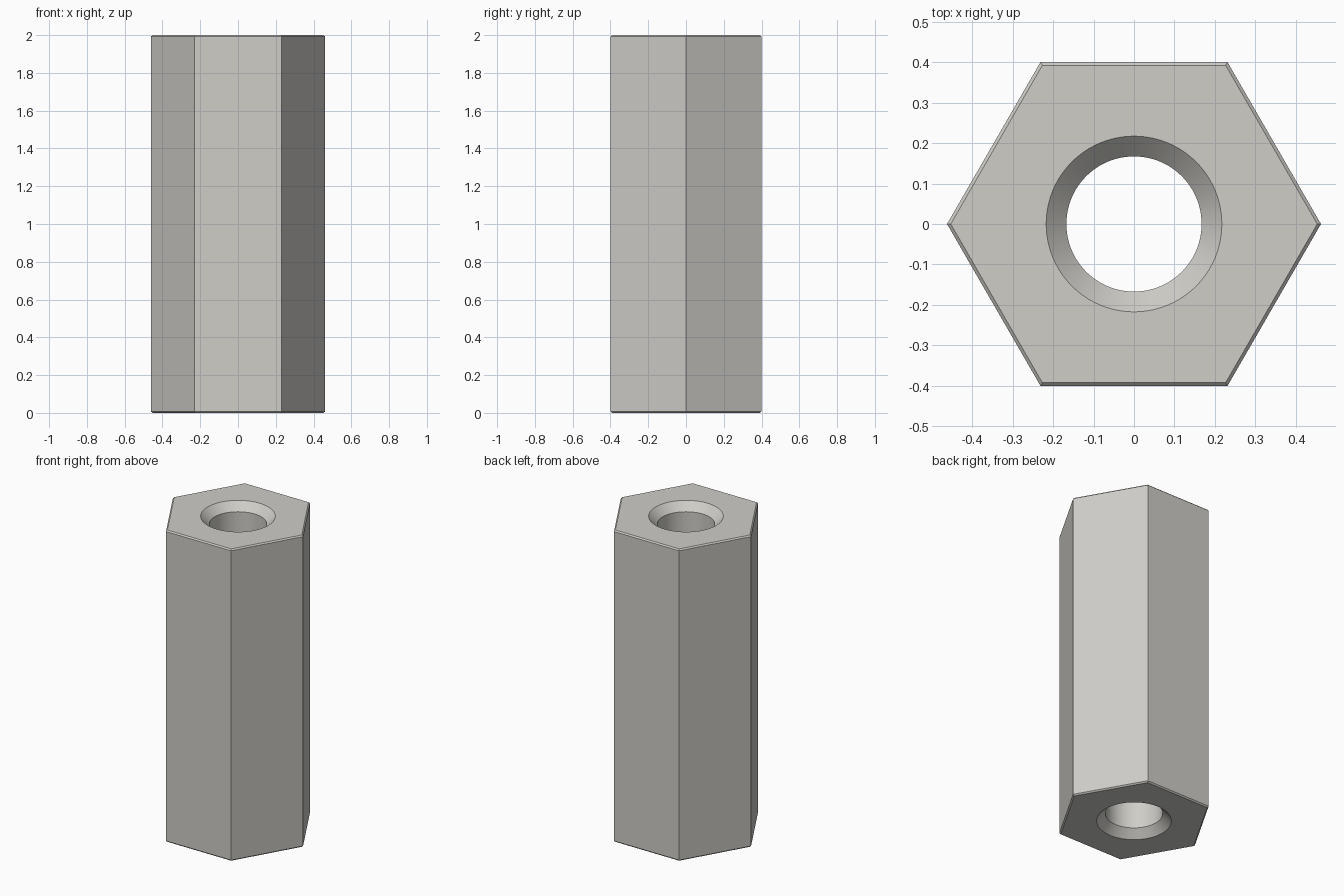
import bpy, bmesh, math

if "Cube" in bpy.data.objects:
    bpy.data.objects.remove(bpy.data.objects["Cube"], do_unlink=True)

HEIGHT = 2.0
FLAT = 0.4                                  # half the width across flats
CORNER = FLAT / math.cos(math.pi / 6)
CHAMFER = 0.008
HOLE, SINK, DEPTH = 0.167, 0.217, 0.05      # bore, countersink rim, countersink depth

steel = bpy.data.materials.new("warm_grey_metal")
steel.use_nodes = True
colour = (0.62, 0.61, 0.575, 1)
steel.diffuse_color = colour
steel.node_tree.nodes["Principled BSDF"].inputs["Base Color"].default_value = colour


def stacked_prism(name, sides, profile):
    """Closed solid made of regular polygons, one per (radius, z) pair."""
    bm = bmesh.new()
    rings = [[bm.verts.new((r * math.cos(math.tau * i / sides),
                            r * math.sin(math.tau * i / sides), z))
              for i in range(sides)] for r, z in profile]
    for low, high in zip(rings, rings[1:]):
        for i in range(sides):
            j = (i + 1) % sides
            bm.faces.new((low[i], low[j], high[j], high[i]))
    bm.faces.new(rings[0][::-1])
    bm.faces.new(rings[-1])
    mesh = bpy.data.meshes.new(name)
    bm.to_mesh(mesh)
    bm.free()
    mesh.materials.append(steel)
    obj = bpy.data.objects.new(name, mesh)
    bpy.context.collection.objects.link(obj)
    return obj


# Hexagonal body with small chamfers at both ends
inner = (FLAT - CHAMFER) / math.cos(math.pi / 6)
body = stacked_prism("hex_standoff", 6, [
    (inner, 0), (CORNER, CHAMFER), (CORNER, HEIGHT - CHAMFER), (inner, HEIGHT)])

# Through hole with a countersink at each end, running past both end faces
over = 0.05
bore = stacked_prism("bore_cutter", 96, [
    (SINK + over, -over), (HOLE, DEPTH), (HOLE, HEIGHT - DEPTH), (SINK + over, HEIGHT + over)])

cut = body.modifiers.new("bore", 'BOOLEAN')
cut.operation = 'DIFFERENCE'
cut.solver = 'EXACT'
cut.object = bore

bpy.ops.object.select_all(action='DESELECT')
body.select_set(True)
bpy.context.view_layer.objects.active = body
bpy.ops.object.modifier_apply(modifier=cut.name)
bpy.data.objects.remove(bore, do_unlink=True)

# Smooth bore walls, crisp hexagon edges
bpy.ops.object.shade_smooth_by_angle(angle=math.radians(20))
